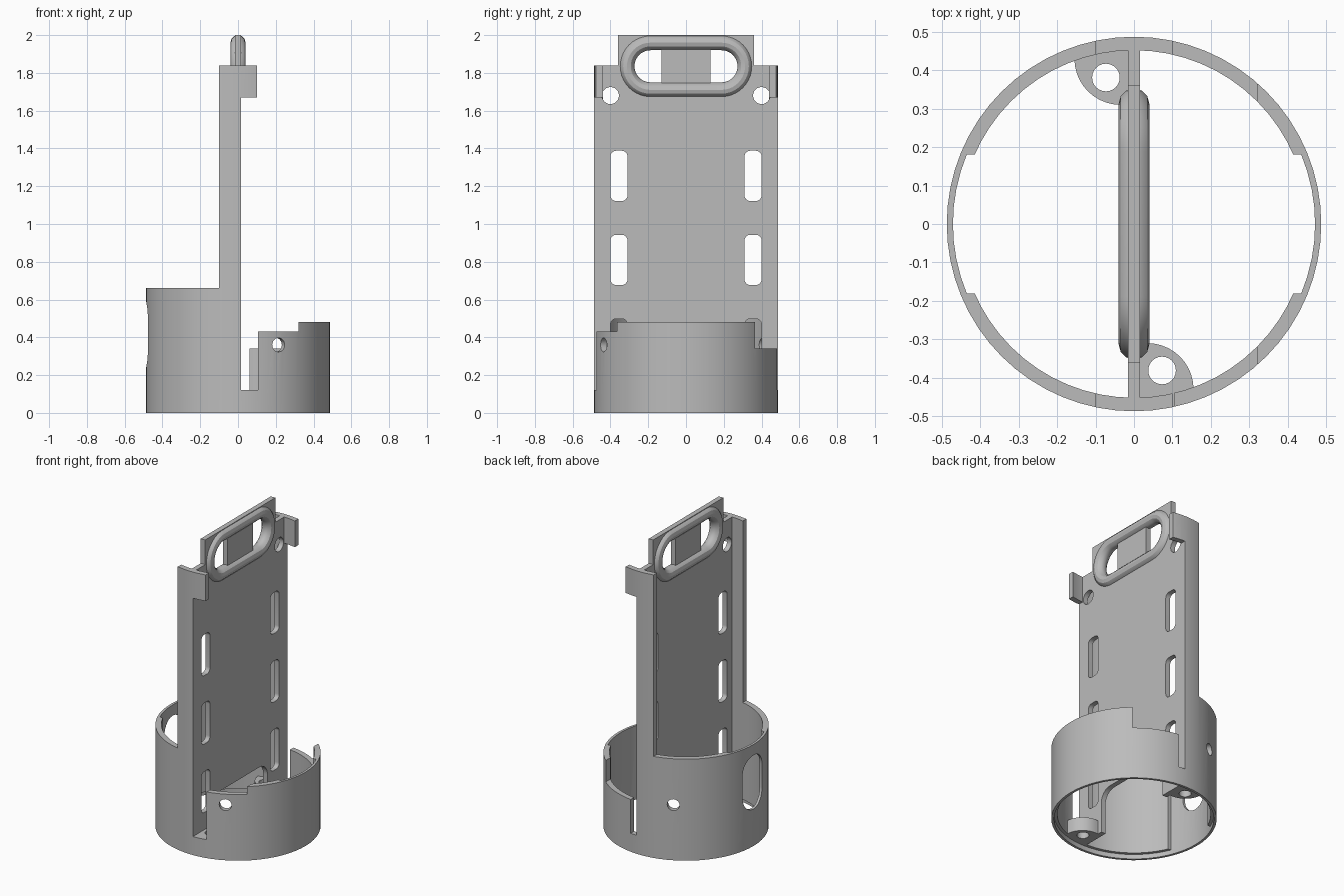
import bpy, bmesh
from math import sin, cos, pi, radians
from mathutils import Matrix

if "Cube" in bpy.data.objects:
    bpy.data.objects.remove(bpy.data.objects["Cube"])

grey = bpy.data.materials.new("matte_grey")
grey.use_nodes = True
grey.diffuse_color = (0.5, 0.5, 0.5, 1)
grey.node_tree.nodes["Principled BSDF"].inputs["Base Color"].default_value = (0.5, 0.5, 0.5, 1)

OUTER, INNER, THIN = 0.487, 0.452, 0.471
HALF_PLATE = 0.016
COLUMN_TOP, HOOK_BOTTOM = 1.84, 1.67


def arc(cx, cy, r, a0, a1, steps):
    return [(cx + r * cos(radians(a0 + (a1 - a0) * i / steps)),
             cy + r * sin(radians(a0 + (a1 - a0) * i / steps))) for i in range(steps + 1)]


def circle(cx, cy, r, steps=24):
    return arc(cx, cy, r, 0, 360, steps)[:-1]


def rounded(cx, cy, hx, hy, r, steps=6):
    """Rounded rectangle outline from four corner arcs."""
    pts = []
    for k, (sx, sy) in enumerate([(1, 1), (-1, 1), (-1, -1), (1, -1)]):
        pts += arc(cx + sx * (hx - r), cy + sy * (hy - r), r, 90 * k, 90 * k + 90, steps)
    clean = []
    for p in pts:
        if not clean or abs(p[0] - clean[-1][0]) + abs(p[1] - clean[-1][1]) > 1e-5:
            clean.append(p)
    return clean


def prism(name, pts, lo, hi, axis="z", turn=0):
    """Extrude an outline along z (outline in x,y) or x (outline in y,z)."""
    place = (lambda p, h: (p[0], p[1], h)) if axis == "z" else (lambda p, h: (h, p[0], p[1]))
    bm = bmesh.new()
    a = [bm.verts.new(place(p, lo)) for p in pts]
    b = [bm.verts.new(place(p, hi)) for p in pts]
    bm.faces.new(a)
    bm.faces.new(b[::-1])
    for i in range(len(pts)):
        j = (i + 1) % len(pts)
        bm.faces.new((a[i], b[i], b[j], a[j]))
    bmesh.ops.recalc_face_normals(bm, faces=bm.faces)
    bmesh.ops.transform(bm, matrix=Matrix.Rotation(radians(turn), 4, "Z"), verts=bm.verts)
    mesh = bpy.data.meshes.new(name)
    bm.to_mesh(mesh)
    bm.free()
    mesh.materials.append(grey)
    obj = bpy.data.objects.new(name, mesh)
    bpy.context.collection.objects.link(obj)
    return obj


def box(x0, x1, y0, y1, z0, z1, name="cutter"):
    return prism(name, [(x0, y0), (x1, y0), (x1, y1), (x0, y1)], z0, z1)


def activate(obj):
    bpy.ops.object.select_all(action="DESELECT")
    obj.select_set(True)
    bpy.context.view_layer.objects.active = obj


def cut(obj, cutters):
    activate(obj)
    for c in cutters:
        c.hide_render = True
        mod = obj.modifiers.new("cut", "BOOLEAN")
        mod.operation, mod.solver, mod.object = "DIFFERENCE", "EXACT", c
        bpy.ops.object.modifier_apply(modifier=mod.name)
        bpy.data.objects.remove(c)


def smooth(obj):
    activate(obj)
    bpy.ops.object.shade_smooth_by_angle(angle=radians(30))


# Round shell: a tall tube trimmed to the base walls, columns and top hooks
shell = prism("shell", circle(0, 0, OUTER, 64), 0, COLUMN_TOP)
recess = arc(0, 0, THIN, -22.5, 22.5, 8) + arc(0, 0, THIN, 157.5, 202.5, 8)
cut(shell, [
    prism("bore", circle(0, 0, INNER, 64), -1, 3),
    prism("recess", recess, -1, 3),
    prism("bottom_rebate", circle(0, 0, THIN, 64), -1, 0.03),
    box(-1, -0.1, -1, 1, 0.66, 3),
    box(0.1, 1, -1, 1, 0.48, 3),
    box(0.09, 0.32, -1, 0, 0.43, HOOK_BOTTOM),
    box(0.05, 0.32, 0, 1, 0.34, HOOK_BOTTOM),
    box(HALF_PLATE, 0.105, -1, 0, 0.12, HOOK_BOTTOM),
    box(HALF_PLATE, 0.06, 0, 1, 0.12, HOOK_BOTTOM),
    # large side window and two small screw holes
    prism("window", rounded(0, 0.415, 0.1, 0.175, 0.099), -0.7, -0.3, "x"),
    prism("hole", circle(0, 0.36, 0.037), 0.3, 0.7, "x", -63.8),
    prism("hole", circle(0, 0.36, 0.037), 0.3, 0.7, "x", 116.2),
])
smooth(shell)

# Central plate with raised tab, arch, cable slots and handle opening
half = [(0.46, 0.03), (0.46, COLUMN_TOP), (0.36, COLUMN_TOP), (0.36, 2)]
outline = half + [(-y, z) for y, z in reversed(half)]
plate = prism("centre_plate", outline, -HALF_PLATE, HALF_PLATE, "x")
shapes = [rounded(0, 0, 0.28, 0.31, 0.08), rounded(0, 1.835, 0.3, 0.115, 0.1149)]
for side in (-1, 1):
    shapes.append(circle(side * 0.4, 1.68, 0.045))
    for z in (0.365, 0.81, 1.255):
        shapes.append(rounded(side * 0.355, z, 0.045, 0.133, 0.03))
cut(plate, [prism("opening", s, -0.3, 0.3, "x") for s in shapes])
smooth(plate)

# Panel bridging the middle of the handle opening
box(-HALF_PLATE, HALF_PLATE, -0.13, 0.13, 1.71, 1.96, "handle_panel")

# Rounded grip ring swept around the opening
curve = bpy.data.curves.new("handle_ring", "CURVE")
curve.dimensions = "3D"
curve.bevel_depth, curve.bevel_resolution = 0.04, 4
path = rounded(0, 1.835, 0.3125, 0.125, 0.1249, 10)
path = [p for i, p in enumerate(path)
        if abs(p[0] - path[i - 1][0]) + abs(p[1] - path[i - 1][1]) > 0.005]
spline = curve.splines.new("POLY")
spline.points.add(len(path) - 1)
for point, (y, z) in zip(spline.points, path):
    point.co = (0, y, z, 1)
spline.use_cyclic_u = True
curve.materials.append(grey)
ring = bpy.data.objects.new("handle_ring", curve)
bpy.context.collection.objects.link(ring)
activate(ring)
bpy.ops.object.convert(target="MESH")
smooth(bpy.context.object)

# Screw bosses in opposite corners between plate and shell
for name, turn in (("front_boss", 0), ("back_boss", 180)):
    wedge = arc(0.035, -0.43, 0.12, 0, 90, 10) + [(0, -0.31), (0, -0.465), (0.1, -0.455)]
    boss = prism(name, wedge, 0.03, 0.12, "z", turn)
    cut(boss, [prism("screw_hole", circle(0.073, -0.381, 0.036), -1, 1, "z", turn)])
    smooth(boss)
